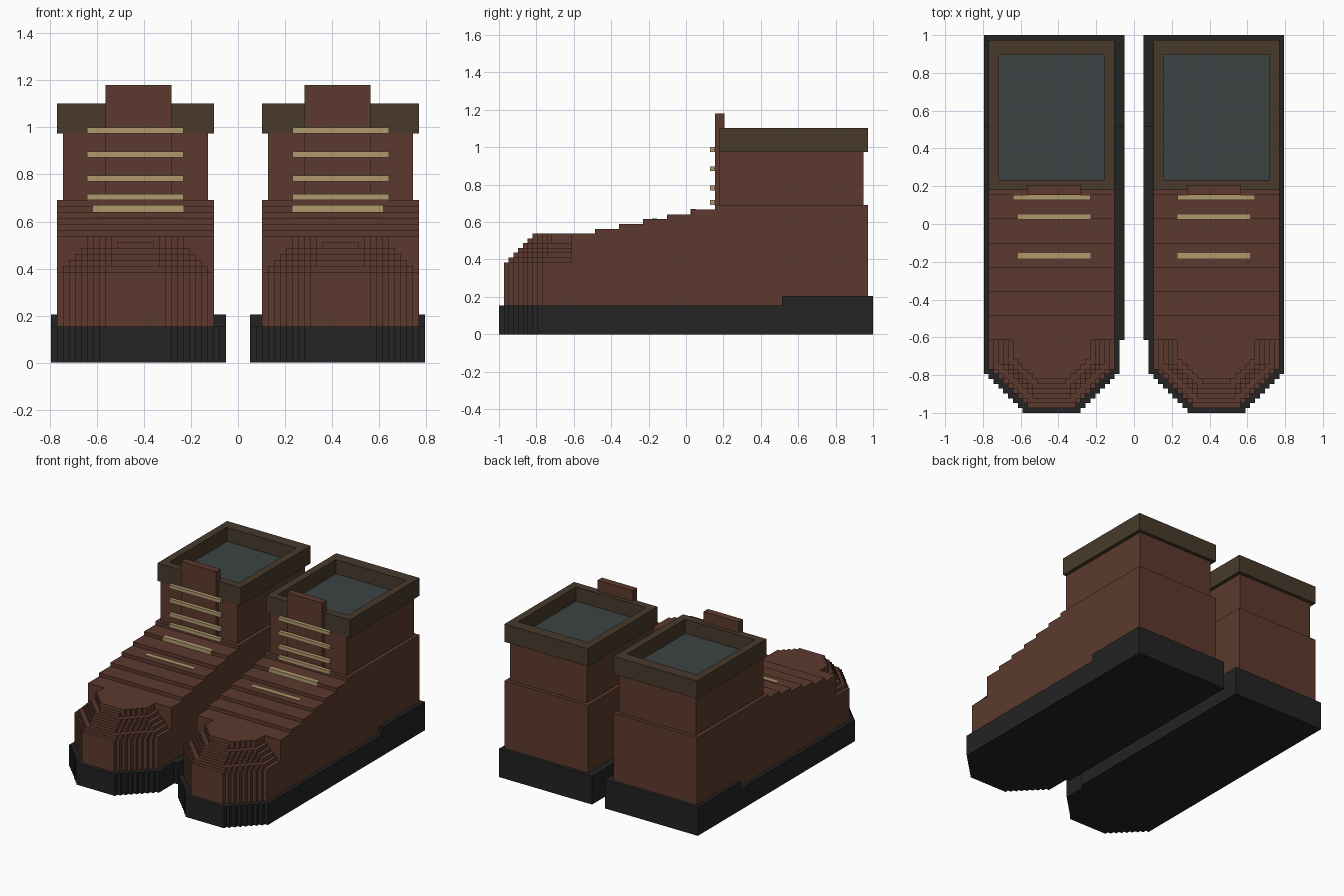
import bpy, bmesh

if "Cube" in bpy.data.objects:
    bpy.data.objects.remove(bpy.data.objects["Cube"])

U = 1 / 39  # block size: the pair is 78 blocks long


def material(name, hex_code):
    rgb = [int(hex_code[i:i + 2], 16) / 255 for i in (0, 2, 4)]
    lin = [c / 12.92 if c <= 0.04045 else ((c + 0.055) / 1.055) ** 2.4 for c in rgb]
    m = bpy.data.materials.new(name)
    m.use_nodes = True
    m.diffuse_color = (*lin, 1)
    m.node_tree.nodes["Principled BSDF"].inputs["Base Color"].default_value = (*lin, 1)
    return m


LEATHER = material("brown leather", "5C3A2E")
RUBBER = material("black rubber", "232323")
CUFF = material("olive cuff", "483A2B")
LINING = material("grey lining", "3C4244")
CORD = material("tan cord", "B09A6E")


def finish(name, bm, *mats):
    """Turn a bmesh in block units into a mirrored pair of parts."""
    bmesh.ops.scale(bm, vec=(U, U, U), verts=bm.verts)
    bmesh.ops.recalc_face_normals(bm, faces=bm.faces)
    mesh = bpy.data.meshes.new(name)
    bm.to_mesh(mesh)
    bm.free()
    for m in mats:
        mesh.materials.append(m)
    obj = bpy.data.objects.new(name, mesh)
    bpy.context.collection.objects.link(obj)
    obj.modifiers.new("pair", 'MIRROR').use_mirror_merge = False
    return obj


def prism(points, vec):
    """Extrude a closed outline along a vector."""
    bm = bmesh.new()
    face = bm.faces.new([bm.verts.new(p) for p in points])
    new = bmesh.ops.extrude_face_region(bm, geom=[face])["geom"]
    bmesh.ops.translate(bm, vec=vec, verts=[v for v in new if isinstance(v, bmesh.types.BMVert)])
    return bm


def block(x0, x1, y0, y1, z0, z1):
    return prism([(x0, y0, z0), (x1, y0, z0), (x1, y1, z0), (x0, y1, z0)], (0, 0, z1 - z0))


def toe_slab(x0, x1, front, back, z0, z1, steps):
    """Slab whose two front corners are cut into unit stair steps."""
    side = []
    for i in range(steps):
        side += [(i, front + steps - i), (i + 1, front + steps - i)]
    side.append((steps, front))
    right = [(x1 - dx, y, z0) for dx, y in side]
    left = [(x0 + dx, y, z0) for dx, y in reversed(side)]
    outline = [(x1, back, z0)] + right + left + [(x0, back, z0)]
    return prism(outline, (0, 0, z1 - z0))


# Soles
finish("sole_toe", toe_slab(3, 31, -39, -24, 0, 6, 8), RUBBER)
finish("sole_middle", block(2, 31, -24, 20, 0, 6), RUBBER)
finish("sole_heel", block(2, 31, 20, 39, 0, 8), RUBBER)

# Toe cap: a base slab with smaller slabs stacked on it
finish("toe_cap_base", toe_slab(4, 30, -38, -24, 6, 15, 8), LEATHER)
for i in range(6):
    inset = min(i + 1, 5)
    slab = toe_slab(4 + inset, 30 - inset, -37 + i, -24, 15 + i, 16 + i, round(7.4 - 0.7 * i))
    finish(f"toe_cap_layer_{i + 1}", slab, LEATHER)

# Instep and heel body: a stepped side profile
profile = [(4, 38, 6), (4, -24, 6), (4, -24, 21)]
for i in range(6):
    y = -19 + 5 * i
    profile += [(4, y, 21 + i), (4, y, 22 + i)]
profile.append((4, 38, 27))
finish("instep_and_heel", prism(profile, (26, 0, 0)), LEATHER)

# Ankle shaft and tongue
finish("ankle_shaft", block(5, 29, 7, 37, 27, 38), LEATHER)
finish("tongue", block(11, 22, 6, 8, 27, 46), LEATHER)

# Cuff with a sunken lining
bm = block(4, 30, 7, 38, 38, 43)
bm.normal_update()
bmesh.ops.recalc_face_normals(bm, faces=bm.faces)
top = max(bm.faces, key=lambda f: f.calc_center_median().z)
bmesh.ops.inset_region(bm, faces=[top], thickness=3)
for v in top.verts:
    if v.co.y > 30:
        v.co.y -= 1
new = bmesh.ops.extrude_face_region(bm, geom=[top])["geom"]
bmesh.ops.delete(bm, geom=[top], context='FACES_ONLY') if top.is_valid else None
bmesh.ops.translate(bm, vec=(0, 0, -4), verts=[g for g in new if isinstance(g, bmesh.types.BMVert)])
for g in new:
    if isinstance(g, bmesh.types.BMFace):
        g.material_index = 1
finish("cuff", bm, CUFF, LINING)

# Laces across the tongue, then two set into the instep
for i, z in enumerate((27, 30, 34, 38)):
    finish(f"shaft_lace_{i + 1}", block(9, 25, 5, 6, z, z + 1), CORD)
for i, (y, z) in enumerate(((1, 26), (-7, 24))):
    finish(f"instep_lace_{i + 1}", block(9, 24, y - 0.1, y + 1, z - 1, z + 0.1), CORD)
